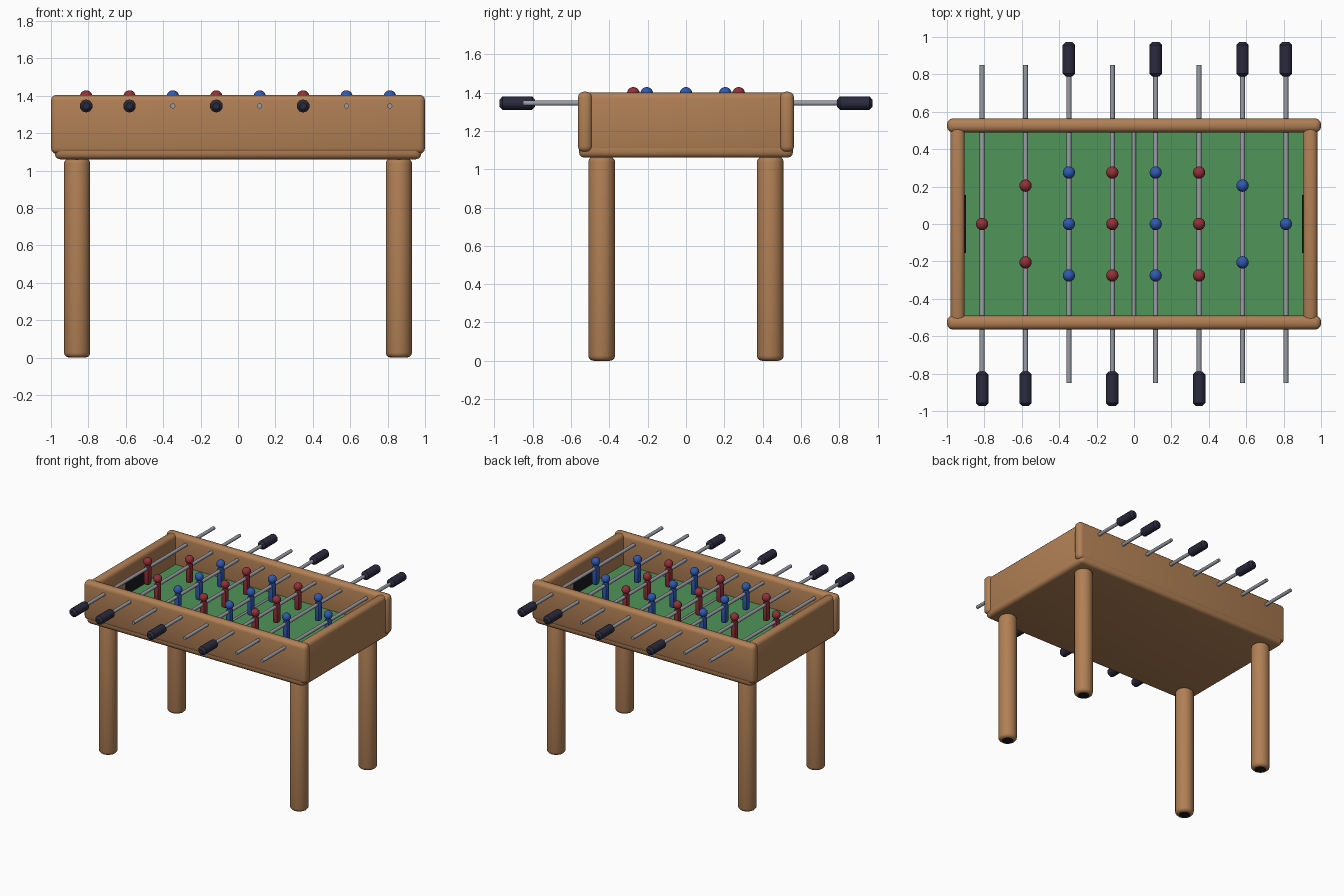
import bpy, bmesh, math
from mathutils import Matrix

old = bpy.data.objects.get("Cube")
if old:
    bpy.data.objects.remove(old, do_unlink=True)


def material(name, rgb):
    m = bpy.data.materials.new(name)
    m.use_nodes = True
    m.diffuse_color = (*rgb, 1)
    m.node_tree.nodes["Principled BSDF"].inputs["Base Color"].default_value = (*rgb, 1)
    return m


WOOD = material("warm wood", (0.44, 0.215, 0.09))
FIELD = material("field green", (0.08, 0.30, 0.10))
METAL = material("rod metal", (0.32, 0.34, 0.38))
GRIP = material("grip navy black", (0.023, 0.023, 0.048))
RED = material("team red", (0.29, 0.03, 0.04))
BLUE = material("team blue", (0.03, 0.10, 0.44))
DARK = material("goal black", (0.010, 0.010, 0.014))


def finish(bm, name, mat, smooth=True):
    mesh = bpy.data.meshes.new(name)
    bmesh.ops.recalc_face_normals(bm, faces=bm.faces)
    bm.to_mesh(mesh)
    bm.free()
    mesh.materials.append(mat)
    ob = bpy.data.objects.new(name, mesh)
    bpy.context.collection.objects.link(ob)
    if smooth:
        bpy.ops.object.select_all(action='DESELECT')
        ob.select_set(True)
        bpy.context.view_layer.objects.active = ob
        bpy.ops.object.shade_smooth_by_angle(angle=math.radians(40))
    return ob


def box(name, mat, centre, size, bevel=0.0, segments=3):
    bm = bmesh.new()
    bmesh.ops.create_cube(bm, size=1, matrix=Matrix.Translation(centre) @ Matrix.Diagonal((*size, 1)))
    if bevel:
        bmesh.ops.bevel(bm, geom=bm.edges[:], offset=bevel, segments=segments,
                        profile=0.5, affect='EDGES')
    return finish(bm, name, mat, bevel > 0)


def cylinder(name, mat, centre, radius, length, sides, along_y=False, bevel=0.0, segments=1):
    bm = bmesh.new()
    bmesh.ops.create_cone(bm, cap_ends=True, segments=sides, radius1=radius, radius2=radius, depth=length)
    if bevel:
        rims = [e for e in bm.edges if abs(e.verts[0].co.z - e.verts[1].co.z) < 1e-5]
        bmesh.ops.bevel(bm, geom=rims, offset=bevel, segments=segments, profile=0.5, affect='EDGES')
    if along_y:
        bm.transform(Matrix.Rotation(math.pi / 2, 4, 'X'))
    bm.transform(Matrix.Translation(centre))
    return finish(bm, name, mat)


# Cabinet: floor slab, long walls and end walls
box("cabinet_floor", WOOD, (0, 0, 1.105), (1.96, 1.118, 0.09), 0.03)
for s, side in ((-1, "front"), (1, "back")):
    box(side + "_wall", WOOD, (0, s * 0.527, 1.247), (2.0, 0.074, 0.315), 0.03)
for s, side in ((-1, "right"), (1, "left")):
    box(side + "_wall", WOOD, (s * 0.943, 0, 1.243), (0.076, 1.06, 0.315), 0.03)
    box(side + "_goal", DARK, (s * 0.902, 0, 1.215), (0.009, 0.31, 0.11))

# Playing field and its halfway bar
box("playing_field", FIELD, (0, 0, 1.15), (1.84, 1.01, 0.02))
cylinder("halfway_bar", METAL, (0, 0, 1.16), 0.01, 0.99, 10, along_y=True)

# Legs
for sx, side in ((-1, "right"), (1, "left")):
    for sy, end in ((-1, "front"), (1, "back")):
        leg = cylinder(f"{end}_{side}_leg", WOOD, (sx * 0.86, sy * 0.44, 0.532),
                       0.07, 1.064, 16, bevel=0.026, segments=3)
        leg.data.materials.append(DARK)
        for face in leg.data.polygons:
            if face.normal.z < -0.99:
                face.material_index = 1

# Rods, grips and players
layout = [(RED, 1), (RED, 2), (BLUE, 3), (RED, 3), (BLUE, 3), (RED, 3), (BLUE, 2), (BLUE, 1)]
offsets = {1: (0,), 2: (-0.205, 0.205), 3: (-0.275, 0, 0.275)}
for i, (team, count) in enumerate(layout):
    x = (i - 3.5) * 0.232
    cylinder(f"rod_{i + 1}", METAL, (x, 0, 1.345), 0.0135, 1.7, 12, along_y=True)
    s = -1 if team == RED else 1
    cylinder(f"grip_{i + 1}", GRIP, (x, s * 0.881, 1.345), 0.035, 0.186, 10,
             along_y=True, bevel=0.016)
    for j, y in enumerate(offsets[count]):
        box(f"player_body_{i + 1}_{j + 1}", team, (x, y, 1.288), (0.044, 0.05, 0.155), 0.014, 2)
        bm = bmesh.new()
        bmesh.ops.create_uvsphere(bm, u_segments=16, v_segments=10, radius=0.033,
                                  matrix=Matrix.Translation((x, y, 1.396)))
        finish(bm, f"player_head_{i + 1}_{j + 1}", team)
